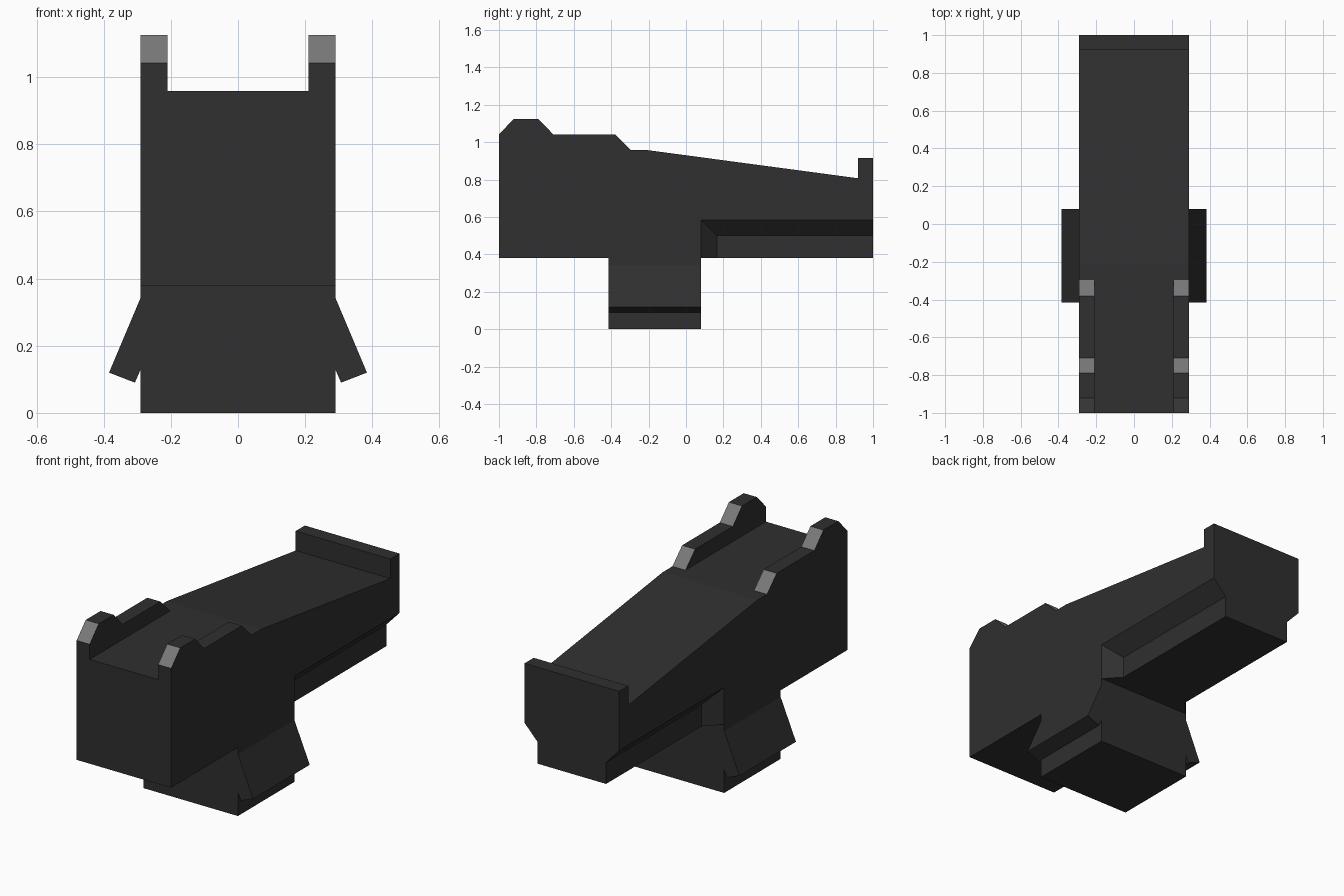
import bpy, bmesh

if "Cube" in bpy.data.objects:
    bpy.data.objects.remove(bpy.data.objects["Cube"])


def material(name, value):
    m = bpy.data.materials.new(name)
    m.diffuse_color = (value, value, value, 1)
    m.use_nodes = True
    m.node_tree.nodes["Principled BSDF"].inputs["Base Color"].default_value = m.diffuse_color
    return m


DARK = material("charcoal", 0.029)
GREY = material("mid grey", 0.19)
W, IN = 0.29, 0.21   # half width, inner half width


def loft(name, rings):
    """Skin closed rings of points and cap both ends."""
    bm = bmesh.new()
    loops = [[bm.verts.new(p) for p in r] for r in rings]
    n = len(loops[0])
    for a, b in zip(loops, loops[1:]):
        for i in range(n):
            j = (i + 1) % n
            bm.faces.new((a[i], a[j], b[j], b[i]))
    bm.faces.new(loops[0])
    bm.faces.new(loops[-1])
    bmesh.ops.remove_doubles(bm, verts=bm.verts, dist=1e-5)
    bmesh.ops.recalc_face_normals(bm, faces=bm.faces)
    me = bpy.data.meshes.new(name)
    bm.to_mesh(me)
    bm.free()
    me.materials.append(DARK)
    ob = bpy.data.objects.new(name, me)
    bpy.context.collection.objects.link(ob)
    return ob


def side_profile(name, yz, x0, x1):
    return loft(name, [[(x, y, z) for y, z in yz] for x in (x0, x1)])


# Main body: flat front top, sloping rear top, raised rear lip
side_profile("body", [(-1, 0.38), (0.08, 0.38), (0.08, 0.585), (1, 0.585),
                      (1, 0.915), (0.92, 0.915), (0.92, 0.807),
                      (-0.21, 0.958), (-1, 0.958)], -W, W)

# Narrower rear underside with mitred chamfers
upper = [(W, 0.08), (W, 0.08), (W, 1), (-W, 1), (-W, 0.08), (-W, 0.08)]
lower = [(W, 0.08), (IN, 0.165), (IN, 1), (-IN, 1), (-IN, 0.165), (-W, 0.08)]
loft("rear_underside", [[(x, y, z) for x, y in ring]
                        for ring, z in ((upper, 0.585), (lower, 0.5), (lower, 0.38))])

# Lower block
side_profile("lower_block", [(-0.415, 0), (0.08, 0), (0.08, 0.38), (-0.415, 0.38)], -W, W)

# Paired top rails and splayed side flaps
rail = [(-1, 0.958), (-1, 1.042), (-0.92, 1.125), (-0.79, 1.125),
        (-0.71, 1.042), (-0.38, 1.042), (-0.295, 0.958)]
flap = [(W, 0.343), (0.384, 0.12), (0.307, 0.09), (IN, 0.313)]
for side, s in (("right", 1), ("left", -1)):
    r = side_profile(side + "_rail", rail, s * IN, s * W)
    r.data.materials.append(GREY)
    for p in r.data.polygons:      # sloped ends are grey
        if 0.3 < abs(p.normal.y) < 0.9:
            p.material_index = 1
    loft(side + "_flap", [[(s * x, y, z) for x, z in flap] for y in (-0.415, 0.08)])
